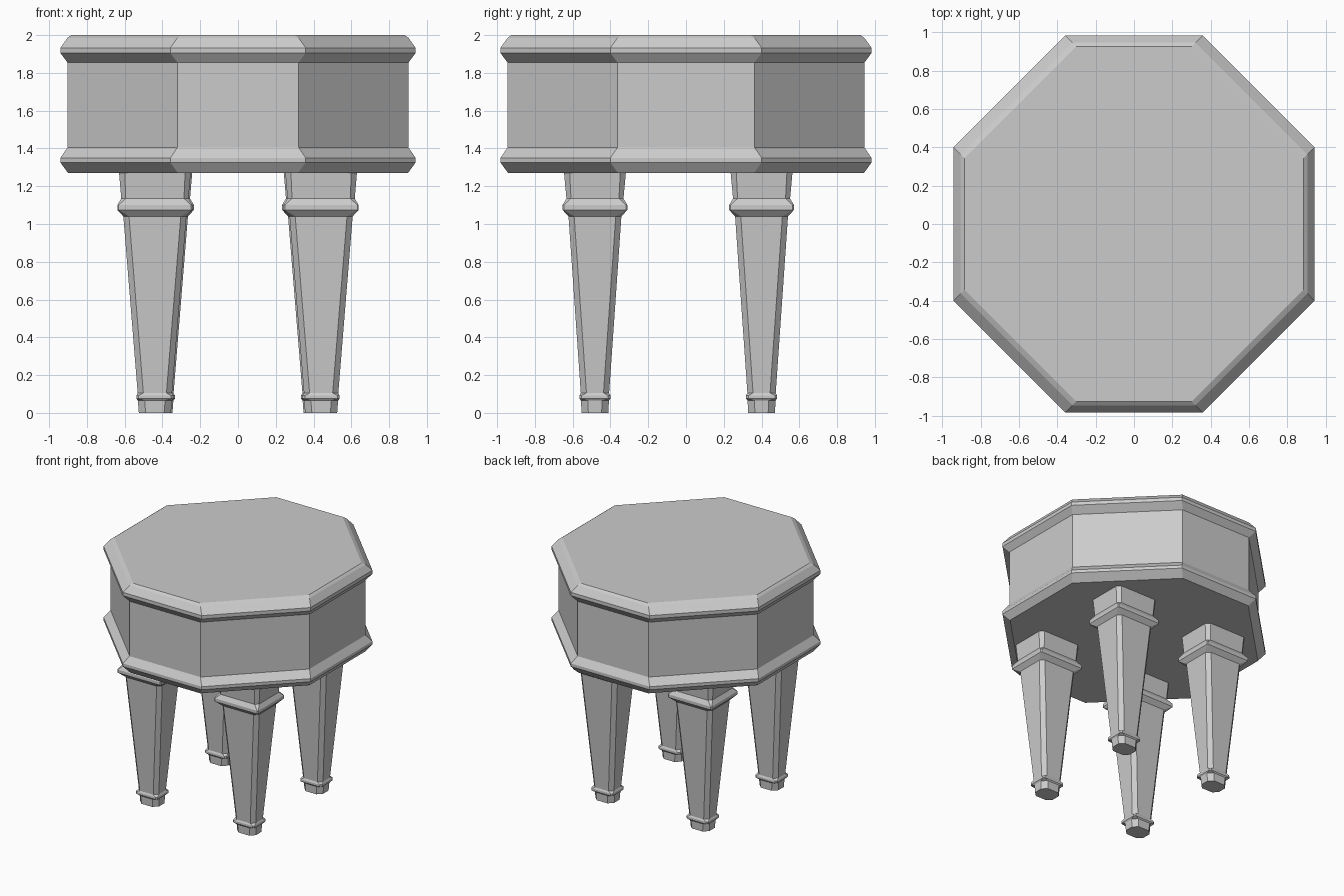
import bpy
import bmesh

if "Cube" in bpy.data.objects:
    bpy.data.objects.remove(bpy.data.objects["Cube"])


def loft(name, rings):
    """Closed solid skinned through horizontal rings of equal point count."""
    bm = bmesh.new()
    loops = [[bm.verts.new(p) for p in ring] for ring in rings]
    n = len(loops[0])
    for low, high in zip(loops, loops[1:]):
        for i in range(n):
            j = (i + 1) % n
            bm.faces.new((low[i], low[j], high[j], high[i]))
    bm.faces.new(loops[0][::-1])
    bm.faces.new(loops[-1])
    bmesh.ops.recalc_face_normals(bm, faces=bm.faces)
    mesh = bpy.data.meshes.new(name)
    bm.to_mesh(mesh)
    bm.free()
    return mesh


def octagon(hx, hy, fx, fy, z):
    """Eight-sided ring: half sizes hx, hy and half flat lengths fx, fy."""
    quarter = [(hx, fy), (fx, hy)]
    pts = quarter + [(-x, y) for x, y in quarter[::-1]]
    pts += [(-x, -y) for x, y in pts]
    return [(x, y, z) for x, y in pts]


def add(name, mesh, location=(0, 0, 0)):
    obj = bpy.data.objects.new(name, mesh)
    obj.location = location
    bpy.context.collection.objects.link(obj)
    return obj


# Octagonal seat box with flared rims: (z, inset)
seat_profile = [
    (1.27, 0.04), (1.325, 0.0), (1.35, 0.0), (1.405, 0.037),
    (1.855, 0.037), (1.905, 0.0), (1.933, 0.0), (1.985, 0.037), (2.0, 0.057),
]
add("seat", loft("seat", [
    octagon(0.94 - d, 0.982 - d, 0.358 - d, 0.40 - d, z)
    for z, d in seat_profile]))

# Tapered chamfered leg with ankle ring and collar: (z, half x, half y, chamfer)
leg_profile = [
    (0.0, 0.085, 0.071, 0.036), (0.065, 0.09, 0.074, 0.036),
    (0.075, 0.098, 0.082, 0.012), (0.092, 0.098, 0.082, 0.012),
    (0.105, 0.091, 0.075, 0.03),
    (1.04, 0.167, 0.14, 0.03), (1.075, 0.199, 0.172, 0.007),
    (1.10, 0.199, 0.172, 0.007), (1.135, 0.178, 0.151, 0.024),
    (1.275, 0.19, 0.164, 0.03),
]
leg = loft("leg", [octagon(hx, hy, hx - c, hy - c, z)
                   for z, hx, hy, c in leg_profile])

# Four legs, the back pair set slightly further in
for depth, x, y in (("front", 0.44, -0.482), ("back", 0.432, 0.40)):
    for side, sx in (("left", -1), ("right", 1)):
        add(f"{depth}_{side}_leg", leg, (x * sx, y, 0))
